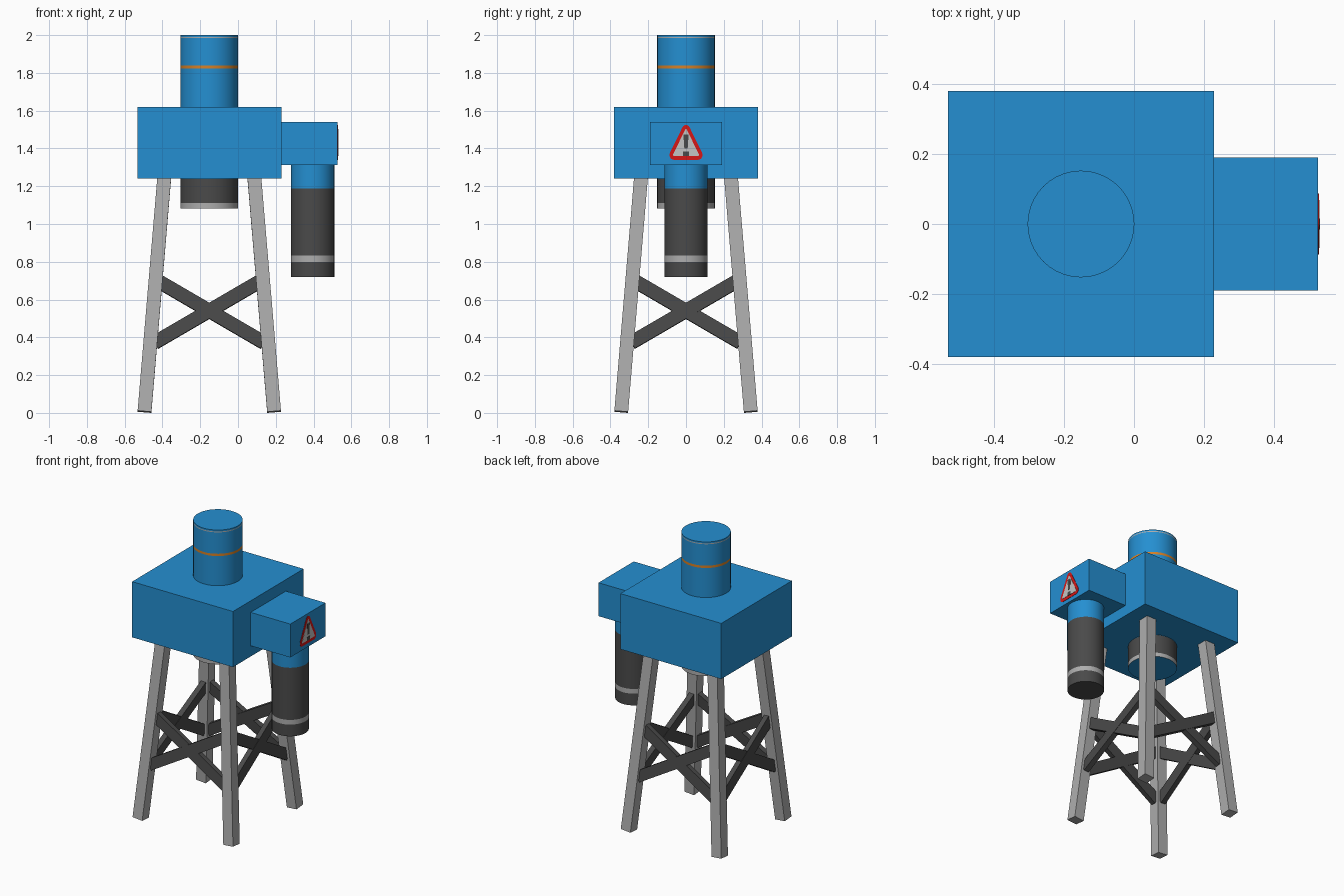
import bpy, bmesh, math
from mathutils import Matrix, Vector

if "Cube" in bpy.data.objects:
    bpy.data.objects.remove(bpy.data.objects["Cube"])

CX = -0.152                       # axis of the main body


def material(name, rgb):
    m = bpy.data.materials.new(name)
    m.diffuse_color = (*rgb, 1)
    m.use_nodes = True
    m.node_tree.nodes["Principled BSDF"].inputs["Base Color"].default_value = m.diffuse_color
    return m


BLUE = material("blue paint", (0.018, 0.275, 0.64))
DARK = material("dark grey", (0.068, 0.068, 0.068))
STEEL = material("light grey steel", (0.42, 0.42, 0.42))
ORANGE = material("orange", (0.68, 0.22, 0.02))
RED = material("sign red", (0.68, 0.008, 0.008))
WHITE = material("sign pale grey", (0.55, 0.55, 0.55))


def finish(name, bm, mats):
    bmesh.ops.recalc_face_normals(bm, faces=bm.faces)
    mesh = bpy.data.meshes.new(name)
    bm.to_mesh(mesh)
    bm.free()
    for m in mats:
        mesh.materials.append(m)
    ob = bpy.data.objects.new(name, mesh)
    bpy.context.collection.objects.link(ob)
    return ob


def box(name, size, matrix, mat):
    bm = bmesh.new()
    bmesh.ops.create_cube(bm, size=1, matrix=matrix @ Matrix.Diagonal((*size, 1)))
    return finish(name, bm, [mat])


def banded_cylinder(name, x, radius, levels, mats, bottom, top, sides=40):
    """Cylinder cut at the given heights, one colour per band."""
    bm = bmesh.new()
    slots = list(dict.fromkeys(mats + [bottom, top]))
    rings = [[bm.verts.new((x + radius * math.cos(2 * math.pi * i / sides),
                            radius * math.sin(2 * math.pi * i / sides), z))
              for i in range(sides)] for z in levels]
    for lo, hi, m in zip(rings, rings[1:], mats):
        for i in range(sides):
            j = (i + 1) % sides
            f = bm.faces.new((lo[i], lo[j], hi[j], hi[i]))
            f.material_index, f.smooth = slots.index(m), True
    for ring, m in ((rings[0], bottom), (rings[-1], top)):
        bm.faces.new(ring).material_index = slots.index(m)
    for e in bm.edges:
        e.smooth = not any(len(f.verts) > 4 for f in e.link_faces)
    return finish(name, bm, slots)


def plate(name, outline, x, depth, mat):
    """Thin plate in the y-z plane."""
    bm = bmesh.new()
    face = bm.faces.new([bm.verts.new((x, y, z)) for y, z in outline])
    ext = bmesh.ops.extrude_face_region(bm, geom=[face])
    bmesh.ops.translate(bm, vec=(depth, 0, 0),
                        verts=[v for v in ext["geom"] if isinstance(v, bmesh.types.BMVert)])
    return finish(name, bm, [mat])


def rounded_triangle(r, R=0.0756, zc=1.41, stretch=1.17):
    pts = []
    for corner in (90, 210, 330):
        c = math.radians(corner)
        for k in range(-60, 61, 20):
            a = math.radians(corner + k)
            pts.append((R * math.cos(c) + r * math.cos(a),
                        zc + stretch * (R * math.sin(c) + r * math.sin(a))))
    return pts


# Main housing and side housing
box("main_housing", (0.762, 0.762, 0.38), Matrix.Translation((CX, 0, 1.43)), BLUE)
box("side_housing", (0.30, 0.38, 0.228), Matrix.Translation((0.378, 0, 1.427)), BLUE)

# Vertical drums with painted bands
banded_cylinder("main_drum", CX, 0.153,
                [1.083, 1.11, 1.238, 1.822, 1.838, 1.984, 1.99, 2.0],
                [STEEL, DARK, BLUE, ORANGE, BLUE, STEEL, BLUE], BLUE, BLUE)
banded_cylinder("side_drum", 0.395, 0.115, [0.72, 0.80, 0.832, 1.188, 1.33],
                [DARK, STEEL, DARK, BLUE], DARK, BLUE)

# Four splayed legs
for sx, side in ((-1, "left"), (1, "right")):
    for sy, end in ((-1, "front"), (1, "back")):
        foot = Vector((CX + sx * 0.343, sy * 0.343, 0.006))
        head = Vector((CX + sx * 0.238, sy * 0.238, 1.25))
        d = (head - foot).normalized()
        ax = (Vector((1, 0, 0)) - d * d.x).normalized()
        rot = Matrix((ax, d.cross(ax), d)).transposed().to_4x4()
        box(f"{end}_{side}_leg", (0.073, 0.073, (head - foot).length),
            Matrix.Translation((foot + head) / 2) @ rot, STEEL)

# Crossed braces on all four sides, leaning with the legs
for n, side in enumerate(("front", "right", "back", "left")):
    for s in (-1, 1):
        m = (Matrix.Translation((CX, 0, 0.54)) @ Matrix.Rotation(n * math.pi / 2, 4, 'Z')
             @ Matrix.Translation((0, -0.298 + s * 0.001, 0))
             @ Matrix.Rotation(math.radians(-4.8), 4, 'X')
             @ Matrix.Rotation(s * math.radians(30.3), 4, 'Y'))
        box(f"{side}_brace_{'down' if s > 0 else 'up'}", (0.67, 0.036, 0.073), m, DARK)

# Warning sign on the side housing
X = 0.528
plate("sign_border", rounded_triangle(0.022), X, 0.002, RED)
plate("sign_field", rounded_triangle(0.004), X, 0.0035, WHITE)
plate("sign_bar", [(-0.009, 1.4), (0.009, 1.4), (0.014, 1.475), (-0.014, 1.475)], X, 0.005, DARK)
plate("sign_dot", [(-0.016, 1.36), (0.016, 1.36), (0.016, 1.385), (-0.016, 1.385)], X, 0.005, DARK)
